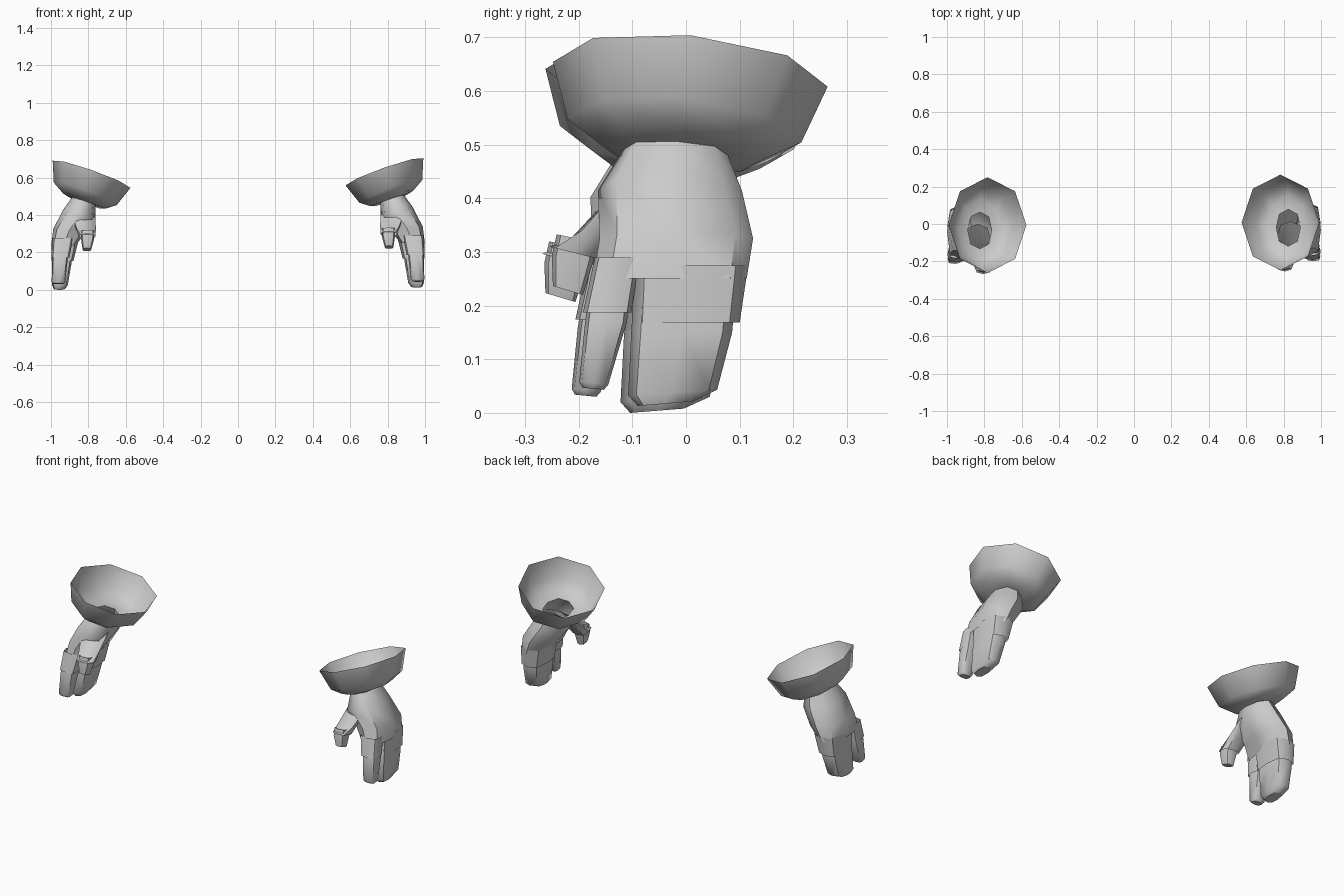
import bpy, bmesh, math

def ring(cx, cy, cz, rx, ry, tx=0.0, ty=0.0, power=0.85, n=8):
    """Rounded octagon; tx and ty slope its height along x and y."""
    pts = []
    for i in range(n):
        a = 2 * math.pi * i / n
        c, s = math.cos(a), math.sin(a)
        dx = rx * math.copysign(abs(c) ** power, c) if abs(c) > 1e-6 else 0
        dy = ry * math.copysign(abs(s) ** power, s) if abs(s) > 1e-6 else 0
        pts.append((cx + dx, cy + dy, cz + tx * dx + ty * dy))
    return pts

def loft(name, rings, side, cap=False, smooth=50):
    """Skin a stack of rings; side -1 makes the mirrored, slightly lower copy."""
    bm = bmesh.new()
    dy, dz = (0, 0) if side > 0 else (-0.014, -0.013)
    loops = [[bm.verts.new((side * x, y + dy, z + dz)) for x, y, z in r] for r in rings]
    n = len(loops[0])
    for a, b in zip(loops, loops[1:]):
        for i in range(n):
            j = (i + 1) % n
            bm.faces.new((a[i], b[i], b[j], a[j]))
    if cap:
        bm.faces.new(loops[-1])
    if side < 0:
        bmesh.ops.reverse_faces(bm, faces=bm.faces[:])
    me = bpy.data.meshes.new(name)
    bm.to_mesh(me)
    bm.free()
    ob = bpy.data.objects.new(name, me)
    bpy.context.collection.objects.link(ob)
    bpy.ops.object.select_all(action='DESELECT')
    ob.select_set(True)
    bpy.context.view_layer.objects.active = ob
    bpy.ops.object.shade_smooth_by_angle(angle=math.radians(smooth))

for side, label in ((1, "right"), (-1, "left")):
    wrist = ring(0.825, -0.02, 0.485, 0.064, 0.098, 0.33, -0.05)

    # flared cuff, open at the top
    loft(label + "_cuff", [
        ring(0.783, 0.008, 0.631, 0.208, 0.256, 0.35, -0.09, 1.0),
        ring(0.817, -0.003, 0.526, 0.168, 0.218, 0.36, -0.10, 1.0),
        ring(0.822, -0.01, 0.489, 0.115, 0.155, 0.36, -0.10, 1.0),
        wrist], side, smooth=70)

    # palm from wrist to knuckles
    loft(label + "_palm", [
        wrist,
        ring(0.848, -0.03, 0.415, 0.087, 0.134, 0.3),
        ring(0.905, -0.018, 0.325, 0.083, 0.143, 0.15, power=0.75),
        ring(0.933, -0.03, 0.25, 0.066, 0.143, power=0.7)], side)

    # glove sleeves around the fingers
    loft(label + "_mitten_sleeve", [
        ring(0.925, 0.008, 0.275, 0.072, 0.108, power=0.7),
        ring(0.938, 0.0, 0.168, 0.058, 0.1, power=0.6)], side)
    loft(label + "_index_sleeve", [
        ring(0.936, -0.128, 0.29, 0.056, 0.042, power=0.6),
        ring(0.95, -0.147, 0.187, 0.048, 0.045, power=0.55)], side)
    loft(label + "_thumb_sleeve", [
        ring(0.835, -0.07, 0.43, 0.07, 0.085, 0.2, 0.5),
        ring(0.818, -0.145, 0.36, 0.058, 0.066, 0.1, 0.5),
        ring(0.806, -0.208, 0.298, 0.045, 0.046, 0.0, -0.25, 0.7)], side)

    # bare fingers inside the sleeves
    loft(label + "_mitten_fingers", [
        ring(0.937, -0.003, 0.22, 0.052, 0.095, power=0.6),
        ring(0.942, -0.008, 0.15, 0.051, 0.094, power=0.6),
        ring(0.952, -0.025, 0.038, 0.042, 0.083, 0, 0.06, 0.6),
        ring(0.955, -0.04, 0.017, 0.03, 0.05, 0, 0.08, 0.7)], side, True)
    loft(label + "_index_finger", [
        ring(0.948, -0.142, 0.23, 0.04, 0.037, power=0.55),
        ring(0.953, -0.149, 0.17, 0.042, 0.039, power=0.55),
        ring(0.96, -0.172, 0.055, 0.036, 0.027, 0, -0.1, 0.55),
        ring(0.96, -0.173, 0.045, 0.027, 0.02, 0, -0.1, 0.6)], side, True)
    loft(label + "_thumb", [
        ring(0.805, -0.203, 0.325, 0.036, 0.038, 0, -0.2, 0.65),
        ring(0.804, -0.212, 0.285, 0.035, 0.038, 0, -0.2, 0.65),
        ring(0.808, -0.22, 0.228, 0.023, 0.028, 0, -0.3, 0.65)], side, True)
